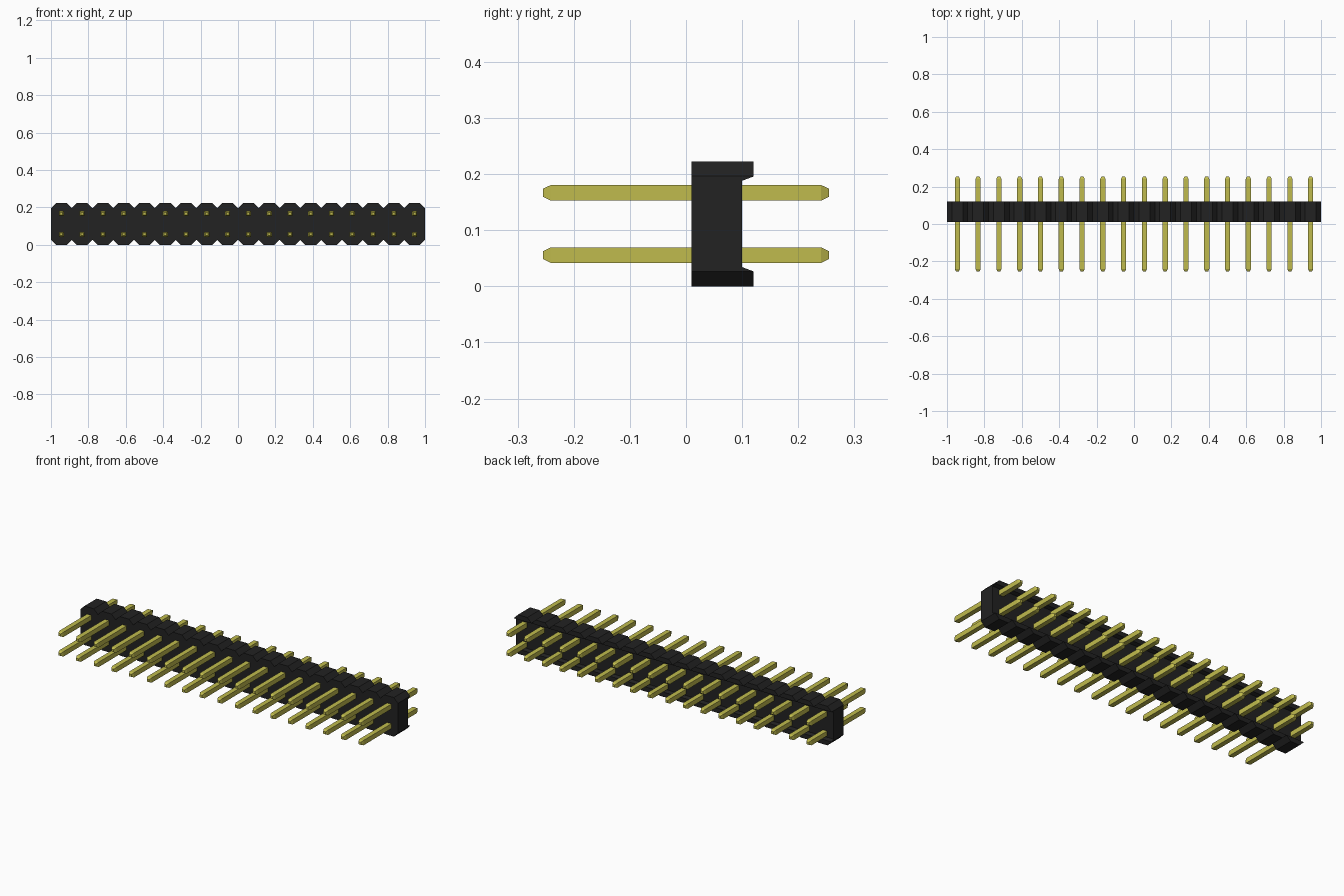
import bpy, bmesh

if "Cube" in bpy.data.objects:
    bpy.data.objects.remove(bpy.data.objects["Cube"])

COUNT = 18
PITCH = 2 / COUNT
HEIGHT = 2 * PITCH
CHAMFER = 0.026
FRONT, RECESS, BACK = 0.01, 0.10, 0.12


def material(name, color):
    mat = bpy.data.materials.new(name)
    mat.use_nodes = True
    mat.diffuse_color = (*color, 1)
    bsdf = mat.node_tree.nodes["Principled BSDF"]
    bsdf.inputs["Base Color"].default_value = (*color, 1)
    bsdf.inputs["Roughness"].default_value = 0.6
    return mat


def loft(name, rings, mat, front_cap=True):
    """Skin matching loops of (x, y, z) points and close the ends."""
    bm = bmesh.new()
    loops = [[bm.verts.new(p) for p in ring] for ring in rings]
    n = len(loops[0])
    for a, b in zip(loops, loops[1:]):
        for i in range(n):
            j = (i + 1) % n
            bm.faces.new((a[i], a[j], b[j], b[i]))
    if front_cap:
        bm.faces.new(loops[0][::-1])
    bm.faces.new(loops[-1])
    bmesh.ops.recalc_face_normals(bm, faces=bm.faces)
    mesh = bpy.data.meshes.new(name)
    bm.to_mesh(mesh)
    bm.free()
    mesh.materials.append(mat)
    obj = bpy.data.objects.new(name, mesh)
    bpy.context.collection.objects.link(obj)
    return obj


def scallops():
    """Notched upper edge, from left to right."""
    pts = [(-1, HEIGHT - CHAMFER)]
    for i in range(COUNT):
        x = -1 + i * PITCH
        pts += [(x + CHAMFER, HEIGHT), (x + PITCH - CHAMFER, HEIGHT),
                (x + PITCH, HEIGHT - CHAMFER)]
    return pts


black = material("black plastic", (0.016, 0.016, 0.016))
gold = material("gold metal", (0.53, 0.50, 0.075))

# Housing with chamfered cells along both long edges
edge = scallops()
outline = edge + [(x, HEIGHT - z) for x, z in reversed(edge)]
loft("housing", [[(x, y, z) for x, z in outline] for y in (FRONT, RECESS)], black)

# Lips standing off the back, with a sloping inner side
for name, flip in (("upper_lip", False), ("lower_lip", True)):
    rings = []
    for y, inner in ((RECESS, 0.188), (BACK, 0.1955)):
        ring = edge + [(1, inner), (-1, inner)]
        rings.append([(x, y, HEIGHT - z if flip else z) for x, z in ring])
    loft(name, rings, black, front_cap=False)

# Square pins with tapered tips, sharing one mesh
sections = ((-0.255, 0.007), (-0.241, 0.0138), (0.241, 0.0138), (0.255, 0.007))
corners = ((-1, -1), (1, -1), (1, 1), (-1, 1))
pin_rings = [[(sx * h, y, sz * h) for sx, sz in corners] for y, h in sections]
pin = loft("pin", pin_rings, gold)
pin_mesh = pin.data
bpy.data.objects.remove(pin)
for row in range(2):
    for i in range(COUNT):
        obj = bpy.data.objects.new(f"pin_{'upper' if row else 'lower'}_{i + 1}", pin_mesh)
        obj.location = (-1 + (i + 0.5) * PITCH, 0, (row + 0.5) * PITCH)
        bpy.context.collection.objects.link(obj)
